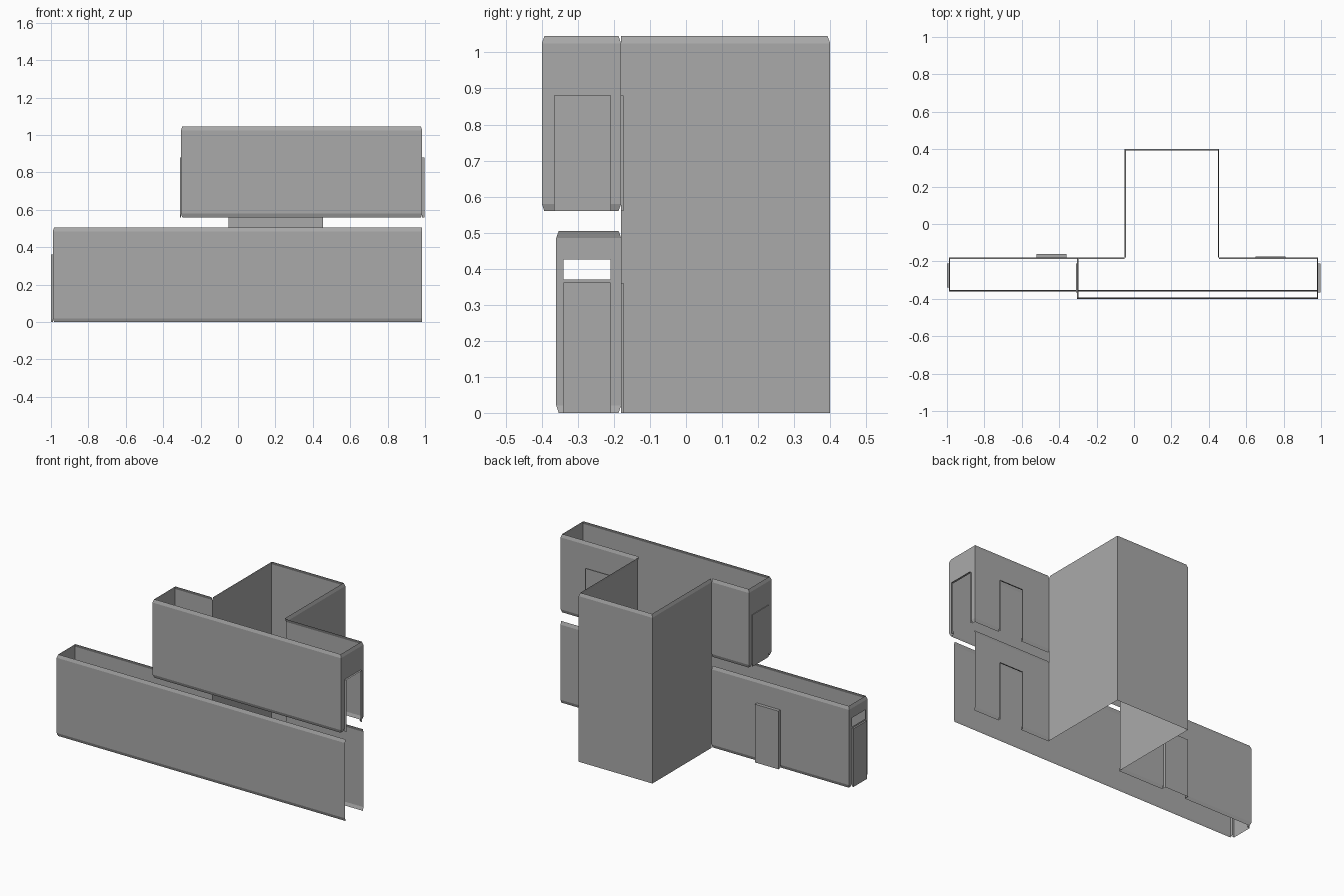
import bpy
import bmesh
from mathutils import Vector

cube = bpy.data.objects.get("Cube")
if cube:
    bpy.data.objects.remove(cube, do_unlink=True)

grey = bpy.data.materials.new("plain grey")
grey.use_nodes = True
colour = (0.4, 0.4, 0.4, 1)
grey.diffuse_color = colour
grey.node_tree.nodes["Principled BSDF"].inputs["Base Color"].default_value = colour

CHAMFER = 0.02
INSET = 0.007


def left_of(a, b):
    d = (b - a).normalized()
    return Vector((-d.y, d.x))


def wall(name, plan, z0, z1, features=(), base_chamfer=True):
    """Thin wall along an axis-aligned plan, outside on the left of travel.
    Feature: (segment, start, end, bottom, top, projection, is_open)."""
    pts = [Vector(p) for p in plan]
    normals = [left_of(a, b) for a, b in zip(pts, pts[1:])]
    # Mitre direction at every corner
    mitres = [normals[0]]
    for m, n in zip(normals, normals[1:]):
        mitres.append((m + n) / (1 + m.dot(n)))
    mitres.append(normals[-1])

    levels = {z0, z1, z0 + CHAMFER, z1 - CHAMFER}
    for f in features:
        levels |= {f[3], f[4]}
    levels = sorted(levels)

    def inset(z):
        if z == z1 or (z == z0 and base_chamfer):
            return INSET
        return 0

    bm = bmesh.new()

    def quad(corners):
        bm.faces.new([bm.verts.new(c) for c in corners])

    for i, (a, b) in enumerate(zip(pts, pts[1:])):
        axis = 0 if abs(b.x - a.x) > abs(b.y - a.y) else 1
        span = b[axis] - a[axis]
        own = [f for f in features if f[0] == i]
        stops = {0.0, 1.0}
        for f in own:
            stops |= {(f[1] - a[axis]) / span, (f[2] - a[axis]) / span}
        stops = sorted(stops)

        def place(t, z, out):
            p = a.lerp(b, t)
            push = mitres[i] if t == 0 else mitres[i + 1] if t == 1 else normals[i]
            p = p + push * out
            return (p.x, p.y, z)

        # Wall surface, leaving gaps for doors and windows
        for s, t in zip(stops, stops[1:]):
            along = a[axis] + span * (s + t) / 2
            for lo, hi in zip(levels, levels[1:]):
                mid = (lo + hi) / 2
                if any(min(f[1:3]) < along < max(f[1:3]) and f[3] < mid < f[4] for f in own):
                    continue
                quad([place(t, lo, -inset(lo)), place(s, lo, -inset(lo)),
                      place(s, hi, -inset(hi)), place(t, hi, -inset(hi))])

        # Door frames and raised door panels
        for _, start, end, lo, hi, depth, is_open in own:
            s, t = sorted(((start - a[axis]) / span, (end - a[axis]) / span))
            ring = [(t, lo), (s, lo), (s, hi), (t, hi)]
            if depth:
                for k in range(4):
                    if k == 0 and lo == z0:
                        continue
                    p, q = ring[k], ring[(k + 1) % 4]
                    quad([place(*p, depth), place(*p, 0), place(*q, 0), place(*q, depth)])
            if not is_open:
                quad([place(*r, depth) for r in ring])

    bmesh.ops.remove_doubles(bm, verts=bm.verts, dist=0.0002)
    mesh = bpy.data.meshes.new(name)
    bm.to_mesh(mesh)
    bm.free()
    mesh.materials.append(grey)
    obj = bpy.data.objects.new(name, mesh)
    bpy.context.scene.collection.objects.link(obj)


# Plan lines shared by the storeys
BACK = -0.18
WEST, EAST = -0.99, 0.985
TOWER_W, TOWER_E, TOWER_BACK = -0.05, 0.455, 0.4
LOW_TOP, UP_BASE, UP_TOP = 0.505, 0.56, 1.045
LOW_DOOR, UP_DOOR = 0.36, 0.88

# Lower storey: long front, west end with door and window, rear door
wall("lower_walls",
     [(EAST, -0.36), (WEST, -0.36), (WEST, BACK), (TOWER_W, BACK)], 0, LOW_TOP,
     [(1, -0.34, -0.21, 0, LOW_DOOR, 0.01, False),
      (1, -0.34, -0.21, 0.37, 0.425, 0, True),
      (2, -0.52, -0.36, 0, LOW_DOOR, 0.02, False)])

# Lower storey: short rear wall with an open doorway
wall("lower_rear_wall", [(TOWER_E, BACK), (EAST, BACK)], 0, LOW_TOP,
     [(0, 0.65, 0.81, 0, LOW_DOOR, 0.007, True)])

# Upper storey: overhanging front, doorways at the rear and both ends
wall("upper_walls",
     [(TOWER_E, BACK), (EAST, BACK), (EAST, -0.4), (-0.305, -0.4),
      (-0.305, BACK), (TOWER_W, BACK)], UP_BASE, UP_TOP,
     [(0, 0.65, 0.81, UP_BASE, UP_DOOR, 0.007, True),
      (1, -0.365, -0.21, UP_BASE, UP_DOOR, 0.012, True),
      (3, -0.365, -0.21, UP_BASE, UP_DOOR, 0.004, False)])

# Full-height rear tower, open to the storeys in front
wall("tower_walls",
     [(TOWER_W, BACK), (TOWER_W, TOWER_BACK), (TOWER_E, TOWER_BACK), (TOWER_E, BACK)],
     0, UP_TOP, base_chamfer=False)
